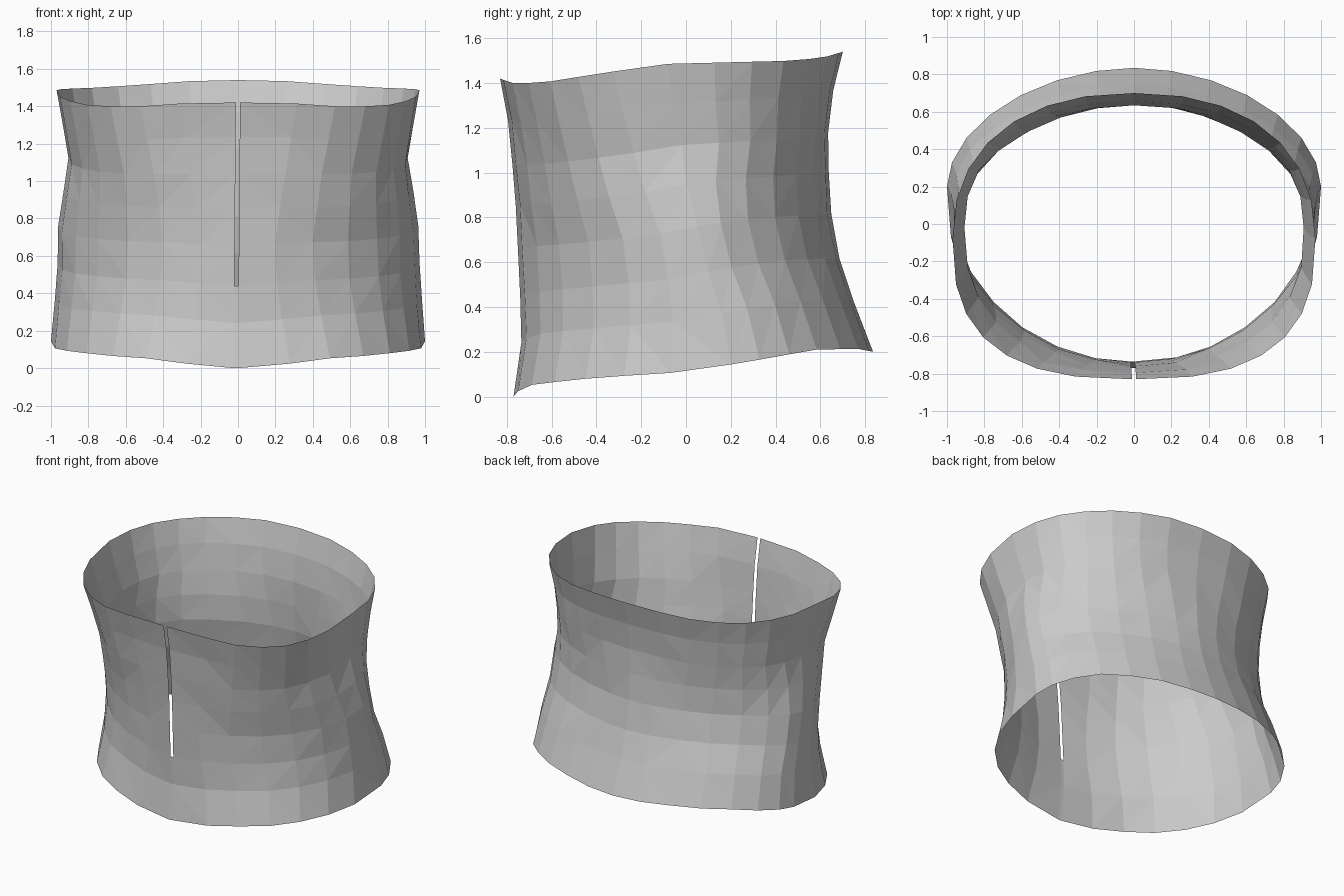
import bpy, bmesh, math, random

if "Cube" in bpy.data.objects:
    bpy.data.objects.remove(bpy.data.objects["Cube"])

random.seed(4)
SEG = 28          # columns around the band
SLIT_ROW = 2      # row where the front slit ends

# rings, bottom to top:
# t, half width, widest y, front y, back y, front squareness, back squareness
RINGS = [
    (0.00, 1.000, 0.20, -0.770, 0.835, 2.35, 1.88),
    (0.17, 0.980, 0.16, -0.735, 0.750, 2.12, 1.82),
    (0.31, 0.968, 0.10, -0.740, 0.685, 1.95, 1.74),
    (0.46, 0.965, 0.05, -0.750, 0.650, 1.90, 1.72),
    (0.60, 0.935, 0.00, -0.760, 0.638, 2.10, 1.92),
    (0.73, 0.910, -0.02, -0.775, 0.635, 2.36, 2.20),
    (0.87, 0.938, -0.06, -0.795, 0.655, 2.52, 2.28),
    (1.00, 0.970, -0.08, -0.830, 0.700, 2.66, 2.28),
]
# edge heights along y
BOTTOM = [(-0.77, 0.0), (-0.74, 0.035), (-0.68, 0.055), (-0.40, 0.085), (0.0, 0.11),
          (0.3, 0.16), (0.58, 0.21), (0.77, 0.213), (0.835, 0.2)]
TOP = [(-0.83, 1.42), (-0.78, 1.40), (-0.65, 1.40), (-0.4, 1.44), (-0.1, 1.485),
       (0.1, 1.49), (0.5, 1.50), (0.64, 1.52), (0.70, 1.54)]


def lerp_curve(pts, y):
    for (y0, z0), (y1, z1) in zip(pts, pts[1:]):
        if y <= y1:
            k = max(0.0, (y - y0) / (y1 - y0))
            return z0 + (z1 - z0) * k
    return pts[-1][1]


def outline(ring, phi):
    """Point on a ring, phi = 0 at the front centre."""
    _, a, yc, yf, yb, nf, nb = ring
    s, c = math.sin(phi), math.cos(phi)
    n, y_end = (nf, yf) if c > 0 else (nb, yb)
    x = a * math.copysign(abs(s) ** (2 / n), s)
    return x, yc + (y_end - yc) * abs(c) ** (2 / n)


bm = bmesh.new()
rows = []
for i, ring in enumerate(RINGS):
    t = ring[0]
    slit_x = -0.012 * (1 - t)
    row = []
    for j in range(SEG + 1):
        phi = 2 * math.pi * j / SEG
        x, y = outline(ring, phi)
        # height comes from the matching points on both rims
        zb = lerp_curve(BOTTOM, outline(RINGS[0], phi)[1])
        zt = lerp_curve(TOP, outline(RINGS[-1], phi)[1])
        if j in (0, SEG):
            x = slit_x + (0.011 if j == 0 else -0.011)
        elif 0 < i < len(RINGS) - 1:
            k = 1 + random.uniform(-0.004, 0.004)
            x, y = x * k, y * k
        row.append(bm.verts.new((x, y, zb + (zt - zb) * t)))
    rows.append(row)

# wall of the band, left open at the slit above SLIT_ROW
for i in range(len(rows) - 1):
    lo, hi = rows[i], rows[i + 1]
    for j in range(SEG):
        bm.faces.new((lo[j], lo[j + 1], hi[j + 1], hi[j]))
    if i < SLIT_ROW:
        bm.faces.new((lo[SEG], lo[0], hi[0], hi[SEG]))
bmesh.ops.triangulate(bm, faces=bm.faces[:])

mesh = bpy.data.meshes.new("band_wall")
bm.to_mesh(mesh)
bm.free()
band = bpy.data.objects.new("band_wall", mesh)
bpy.context.collection.objects.link(band)
